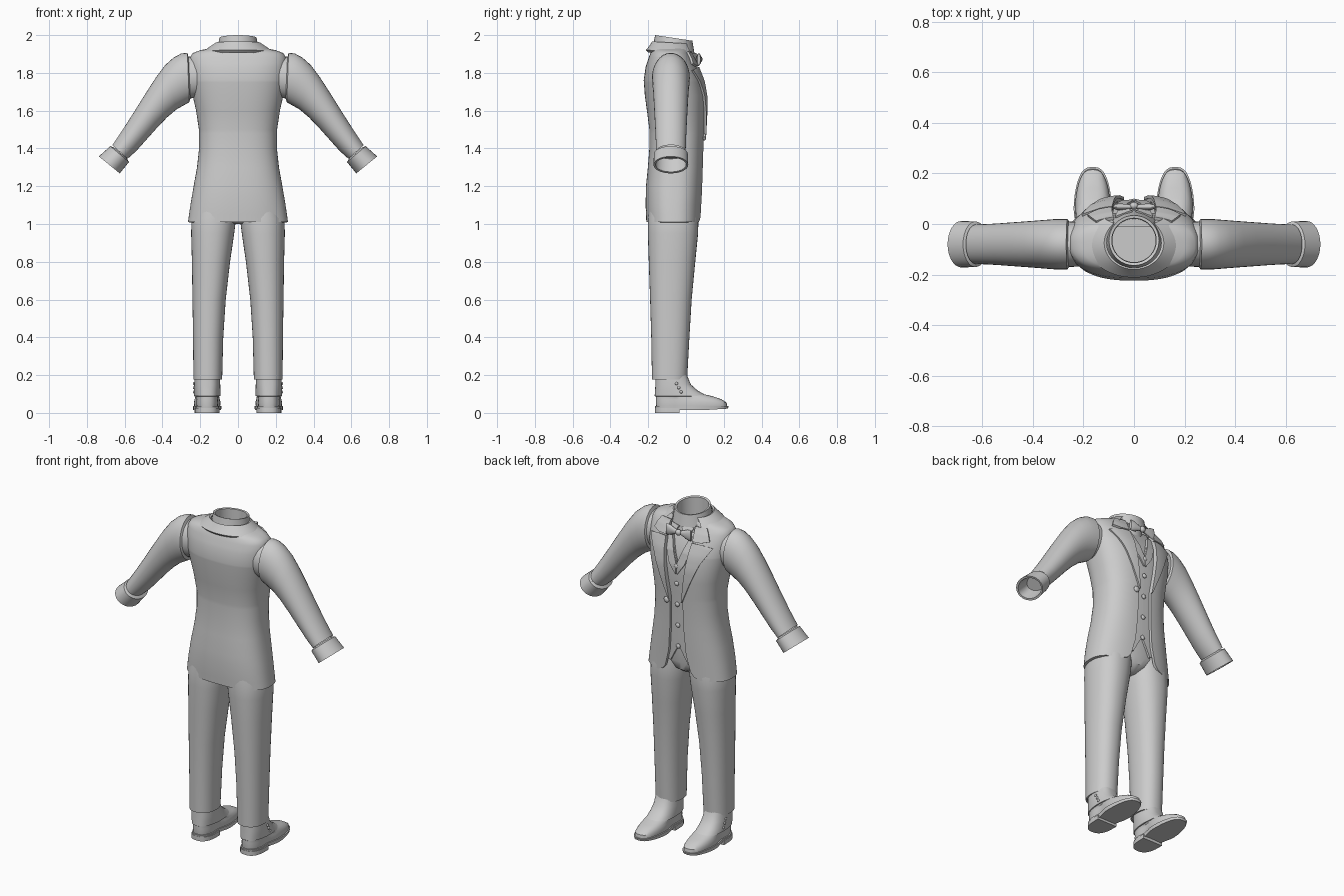
import bpy, bmesh, math
from mathutils import Matrix, Vector

old = bpy.data.objects.get("Cube")
if old:
    bpy.data.objects.remove(old, do_unlink=True)

grey = bpy.data.materials.new("cloth_grey")
grey.use_nodes = True
grey.diffuse_color = (0.6, 0.6, 0.6, 1)
grey.node_tree.nodes["Principled BSDF"].inputs["Base Color"].default_value = (0.6, 0.6, 0.6, 1)
parts = []
E = 0.8  # squareness of the torso section


def finish(name, bm, thick=0):
    if not thick:
        bmesh.ops.recalc_face_normals(bm, faces=bm.faces)
    me = bpy.data.meshes.new(name)
    bm.to_mesh(me)
    bm.free()
    me.materials.append(grey)
    ob = bpy.data.objects.new(name, me)
    bpy.context.collection.objects.link(ob)
    if thick:
        mod = ob.modifiers.new("thickness", 'SOLIDIFY')
        mod.thickness, mod.offset = thick, -1
    parts.append(ob)
    return ob


def loft(name, rings, closed=True, caps="", thick=0, flip=False):
    """Skin a list of equal point rows."""
    bm = bmesh.new()
    rows = [[bm.verts.new(p) for p in r] for r in rings]
    n = len(rows[0])
    for a, b in zip(rows, rows[1:]):
        for j in range(n if closed else n - 1):
            k = (j + 1) % n
            quad = [a[j], a[k], b[k], b[j]]
            bm.faces.new(quad[::-1] if flip else quad)
    if "s" in caps:
        bm.faces.new(rows[0][::-1])
    if "e" in caps:
        bm.faces.new(rows[-1])
    return finish(name, bm, thick)


def spow(v, e):
    return math.copysign(abs(v) ** e, v)


def oval(cx, cy, z, rx, ry, e=1.0, n=36, start=0.0, sweep=360.0, tilt=0.0):
    pts = []
    for i in range(n):
        a = math.radians(start + sweep * i / (n if sweep == 360 else n - 1))
        x, y = rx * spow(math.cos(a), e), ry * spow(math.sin(a), e)
        pts.append((cx + x, cy + y, z + tilt * y))
    return pts


def lerp_table(table, z):
    for a, b in zip(table, table[1:]):
        if z <= b[0]:
            t = max(0, (z - a[0]) / (b[0] - a[0]))
            return [p + (q - p) * t for p, q in zip(a[1:], b[1:])]
    return list(table[-1][1:])


# Torso: height, half width, back y, chest y
torso = [(1.01, .265, -.21, .08), (1.1, .252, -.214, .083), (1.2, .235, -.212, .087),
         (1.3, .217, -.202, .09), (1.4, .206, -.194, .093), (1.5, .207, -.194, .098),
         (1.6, .222, -.207, .104), (1.68, .24, -.218, .104), (1.76, .255, -.224, .09),
         (1.83, .259, -.214, .062), (1.88, .255, -.198, .036), (1.905, .24, -.188, .02),
         (1.92, .2, -.18, .016), (1.935, .13, -.165, .02)]
# Jacket front opening: height, half gap
opening = [(1.01, .14), (1.025, .105), (1.05, .085), (1.15, .058), (1.3, .046), (1.48, .042),
           (1.6, .06), (1.75, .08), (1.85, .09), (1.935, .08)]


def front(x, z, off=0.0):
    hw, yb, yf = lerp_table(torso, z)
    k = max(0, 1 - (abs(x) / hw) ** (2 / E)) ** (E / 2)
    return (yb + yf) / 2 + (yf - yb) / 2 * k + off


def panel(name, rows, off, thick, s, cols=7):
    """Strip lying on the chest; rows are height, inner x, outer x."""
    zs = sorted({r[0] for r in rows} | {rows[0][0] + (rows[-1][0] - rows[0][0]) * i / 14 for i in range(15)})
    grid = []
    for z in zs:
        a, b = lerp_table(rows, z)
        xs = [a + (b - a) * j / (cols - 1) for j in range(cols)]
        grid.append([(s * x, front(x, z, off), z) for x in xs])
    loft(name, grid, closed=False, thick=thick, flip=s > 0)


def ball(name, pos, size):
    bm = bmesh.new()
    bmesh.ops.create_uvsphere(bm, u_segments=14, v_segments=8, radius=1,
                              matrix=Matrix.Translation(pos) @ Matrix.Diagonal(Vector(size).to_4d()))
    finish(name, bm)


# Jacket shell, open at the chest
rings = []
for z in sorted({r[0] for r in torso} | {r[0] for r in opening}):
    hw, yb, yf = lerp_table(torso, z)
    edge = math.degrees(math.acos((lerp_table(opening, z)[0] / hw) ** (1 / E)))
    rings.append(oval(0, (yb + yf) / 2, z, hw, (yf - yb) / 2, E, 72, 180 - edge, 180 + 2 * edge))
loft("jacket", rings, closed=False, thick=.015)

# Shirt body inside the jacket
loft("shirt", [oval(0, (yb + yf) / 2, z, hw - .03, (yf - yb) / 2 - .03, E, 48)
               for z, hw, yb, yf in torso[3:-2]])

# Collars
loft("shirt_collar", [oval(0, -.065, z, r, r, tilt=-.15) for z, r in
                      ((1.885, .118), (1.93, .108), (1.985, .099), (1.982, .088), (1.87, .086))])
loft("jacket_collar", [oval(0, -.075, z, rx, ry, 1, 40, 132, 276, tilt=-.06) for z, rx, ry in
                       ((1.9, .17, .125), (1.913, .185, .137), (1.935, .155, .12),
                        (1.96, .118, .104), (1.955, .108, .098), (1.91, .108, .098))], closed=False)

for s, side in ((1, "left"), (-1, "right")):
    # Lapels, notched below the collar
    panel(side + "_lapel", [(1.47, .04, .045), (1.6, .058, .1), (1.72, .074, .152),
                            (1.815, .085, .208), (1.83, .087, .14)], .012, .012, s)
    panel(side + "_collar_leaf", [(1.838, .087, .14), (1.85, .088, .185), (1.885, .085, .17),
                                  (1.915, .08, .15)], .014, .012, s)
    # Waistcoat with pointed hem and V neck
    panel(side + "_waistcoat", [(1.085, .058, .066), (1.13, .034, .13), (1.19, 0, .14),
                                (1.69, 0, .14), (1.85, .062, .14)], -.016, .012, s)
    panel(side + "_waistcoat_lapel", [(1.63, .002, .008), (1.69, .002, .05), (1.76, .027, .075),
                                      (1.85, .06, .085)], -.008, .008, s)
    # Shirt collar points
    loft(side + "_collar_point", [[(s * .008, .055, 1.905), (s * .075, .03, 1.905)],
                                  [(s * .045, .072, 1.845), (s * .06, .065, 1.85)]],
         closed=False, thick=.008, flip=s < 0)

    # Sleeve: upper edge x z, lower edge x z, half depth
    def arm_ring(tx, tz, bx, bz, d, cy=-.08):
        pts = []
        for i in range(32):
            c, w = math.cos(math.tau * i / 32), math.sin(math.tau * i / 32)
            pts.append((s * ((tx + bx) + (tx - bx) * c) / 2, cy + d * w, ((tz + bz) + (tz - bz) * c) / 2))
        return pts
    loft(side + "_sleeve", [arm_ring(*r) for r in (
        (.22, 1.89, .215, 1.67, .088), (.262, 1.885, .252, 1.665, .09), (.268, 1.906, .258, 1.645, .1),
        (.3, 1.903, .275, 1.635, .1), (.34, 1.882, .293, 1.625, .099), (.385, 1.842, .325, 1.607, .096),
        (.435, 1.775, .375, 1.565, .092), (.49, 1.69, .43, 1.508, .088), (.56, 1.578, .495, 1.435, .083),
        (.61, 1.5, .54, 1.385, .08), (.665, 1.418, .585, 1.345, .078))], caps="s")
    loft(side + "_cuff", [arm_ring(*r) for r in (
        (.655, 1.405, .59, 1.35, .07), (.676, 1.412, .577, 1.328, .09), (.737, 1.358, .626, 1.268, .092),
        (.726, 1.351, .635, 1.276, .081), (.66, 1.405, .588, 1.345, .078))], caps="e")

    # Trouser leg with hollow hem
    loft(side + "_trouser_leg", [oval(s * cx, cy, z, rx, ry, .9) for z, cx, cy, rx, ry in (
        (.22, .16, -.087, .066, .082), (.178, .16, -.087, .067, .084), (.178, .16, -.087, .076, .093),
        (.4, .158, -.083, .08, .101), (.6, .153, -.08, .088, .11), (.8, .143, -.074, .101, .123),
        (.95, .134, -.069, .114, .133), (1.03, .128, -.068, .118, .134), (1.12, .118, -.068, .1, .122))],
        caps="e")

    # Shoe: sole outline follows the foot, wide at the ball and narrow at the instep
    def foot(z, y0, y1, w, cx=.163, lift=0.0):
        pts = []
        for i in range(40):
            a = math.tau * i / 40
            y = (y0 + y1) / 2 + (y1 - y0) / 2 * math.sin(a)
            waist = 1 - .2 * math.exp(-((y + .03) / .05) ** 2) * (y1 > .12)
            pts.append((s * (cx + w * spow(math.cos(a), .72) * waist), y, z + lift * max(0, y - .08)))
        return pts
    loft(side + "_sole", [foot(.014, -.162, .222, .075, lift=.06), foot(.036, -.165, .226, .077)], caps="se")
    loft(side + "_shoe", [foot(*r) for r in (
        (.036, -.158, .218, .07), (.055, -.16, .215, .072), (.072, -.16, .188, .069), (.087, -.16, .145, .067),
        (.1, -.16, .09, .065), (.12, -.158, .052, .064), (.15, -.155, .02, .063), (.2, -.155, .0, .062))],
        caps="se")
    loft(side + "_shoe_ankle_cover", [foot(*r) for r in (
        (.088, -.163, .11, .066), (.09, -.166, .112, .071), (.118, -.164, .062, .07),
        (.15, -.162, .026, .069), (.2, -.16, .005, .066))])
    for i in range(3):
        ball(side + "_shoe_button", (s * .233, -.05 + .012 * i, .155 - .022 * i), (.006, .008, .008))

    # Heel block, cut straight at the front
    heel = [(s * (.163 + .066 * spow(math.cos(math.pi * i / 16), .8)),
             -.05 - .115 * spow(math.sin(math.pi * i / 16), .7)) for i in range(17)]
    heel = [(heel[0][0], -.035)] + heel + [(heel[-1][0], -.035)]
    loft(side + "_heel", [[(x, y, z) for x, y in heel] for z in (0, .026)], caps="se")

# Trouser seat joining both legs
loft("trouser_seat", [oval(0, -.07, z, rx, ry, .9) for z, rx, ry in (
    (1.0, .03, .07), (1.03, .1, .112), (1.08, .2, .124), (1.2, .205, .124), (1.32, .185, .12))], caps="se")

# Bow tie
loft("bow_tie", [[(x, .068 + d * math.cos(a), 1.872 + h * math.sin(a))
                  for a in [math.tau * i / 16 for i in range(16)]]
                 for x, d, h in ((-.082, .008, .034), (-.06, .014, .031), (-.015, .009, .012),
                                 (.015, .009, .012), (.06, .014, .031), (.082, .008, .034))], caps="se")
ball("bow_knot", (0, .072, 1.872), (.018, .015, .018))

# Buttons
for i in range(5):
    z = 1.185 + .128 * i if i < 4 else 1.675
    ball("waistcoat_button", (.0, front(0, z, -.012), z), (.014, .008, .014))
ball("jacket_button", (.062, front(.062, 1.46, .004), 1.46), (.018, .01, .018))

# Apply thickness, then smooth with sharp edges kept
bpy.ops.object.select_all(action='DESELECT')
for ob in parts:
    ob.select_set(True)
bpy.context.view_layer.objects.active = parts[0]
bpy.ops.object.convert(target='MESH')
bpy.ops.object.shade_smooth_by_angle(angle=math.radians(40))
